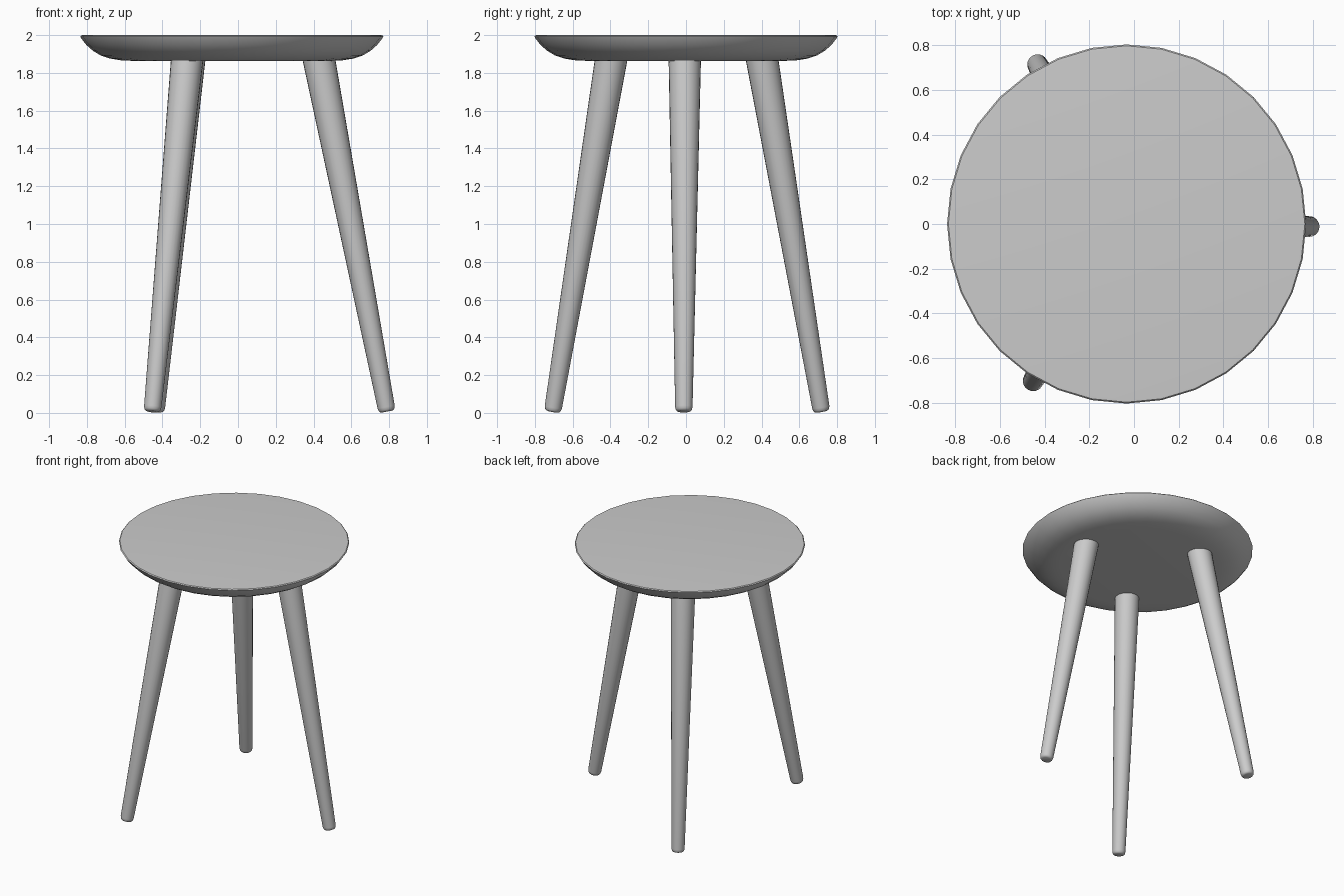
import bpy, math
from mathutils import Vector

if "Cube" in bpy.data.objects:
    bpy.data.objects.remove(bpy.data.objects["Cube"])

CENTRE_X = -0.033


def lathe(name, profile, sides, phase=0.0):
    """Revolve (radius, height) points about z; ends at radius > 0 are capped."""
    verts, faces = [], []
    for r, z in profile:
        for i in range(sides):
            a = 2 * math.pi * i / sides + phase
            verts.append((r * math.cos(a), r * math.sin(a), z))
    for k in range(len(profile) - 1):
        for i in range(sides):
            j = (i + 1) % sides
            faces.append((k * sides + i, k * sides + j,
                          (k + 1) * sides + j, (k + 1) * sides + i))
    faces.append(tuple(reversed(range(sides))))
    last = (len(profile) - 1) * sides
    faces.append(tuple(range(last, last + sides)))
    mesh = bpy.data.meshes.new(name)
    mesh.from_pydata(verts, [], faces)
    obj = bpy.data.objects.new(name, mesh)
    bpy.context.collection.objects.link(obj)
    bpy.ops.object.select_all(action='DESELECT')
    obj.select_set(True)
    bpy.context.view_layer.objects.active = obj
    bpy.ops.object.shade_smooth_by_angle(angle=math.radians(35))
    return obj


# Round seat: flat top, dished underside
seat = lathe("seat", [(0.53, 1.864), (0.59, 1.867), (0.645, 1.876),
                      (0.695, 1.893), (0.735, 1.917), (0.77, 1.948),
                      (0.795, 1.98), (0.803, 1.993), (0.797, 1.999),
                      (0.785, 2.0)], 32)
seat.location.x = CENTRE_X

# Three splayed, tapered legs with rounded feet
for name, degrees in (("right_leg", -0.8), ("back_left_leg", 119.2),
                      ("front_left_leg", 239.2)):
    a = math.radians(degrees)
    out = Vector((math.cos(a), math.sin(a), 0))
    base = Vector((CENTRE_X, 0, 0))
    foot = base + out * 0.822 + Vector((0, 0, 0.007))
    top = base + out * 0.458 + Vector((0, 0, 1.89))
    axis = top - foot
    leg = lathe(name, [(0.028, 0), (0.037, 0.003), (0.043, 0.011),
                       (0.046, 0.025), (0.086, axis.length)], 24)
    leg.location = foot
    leg.rotation_mode = 'QUATERNION'
    leg.rotation_quaternion = Vector((0, 0, 1)).rotation_difference(axis)
